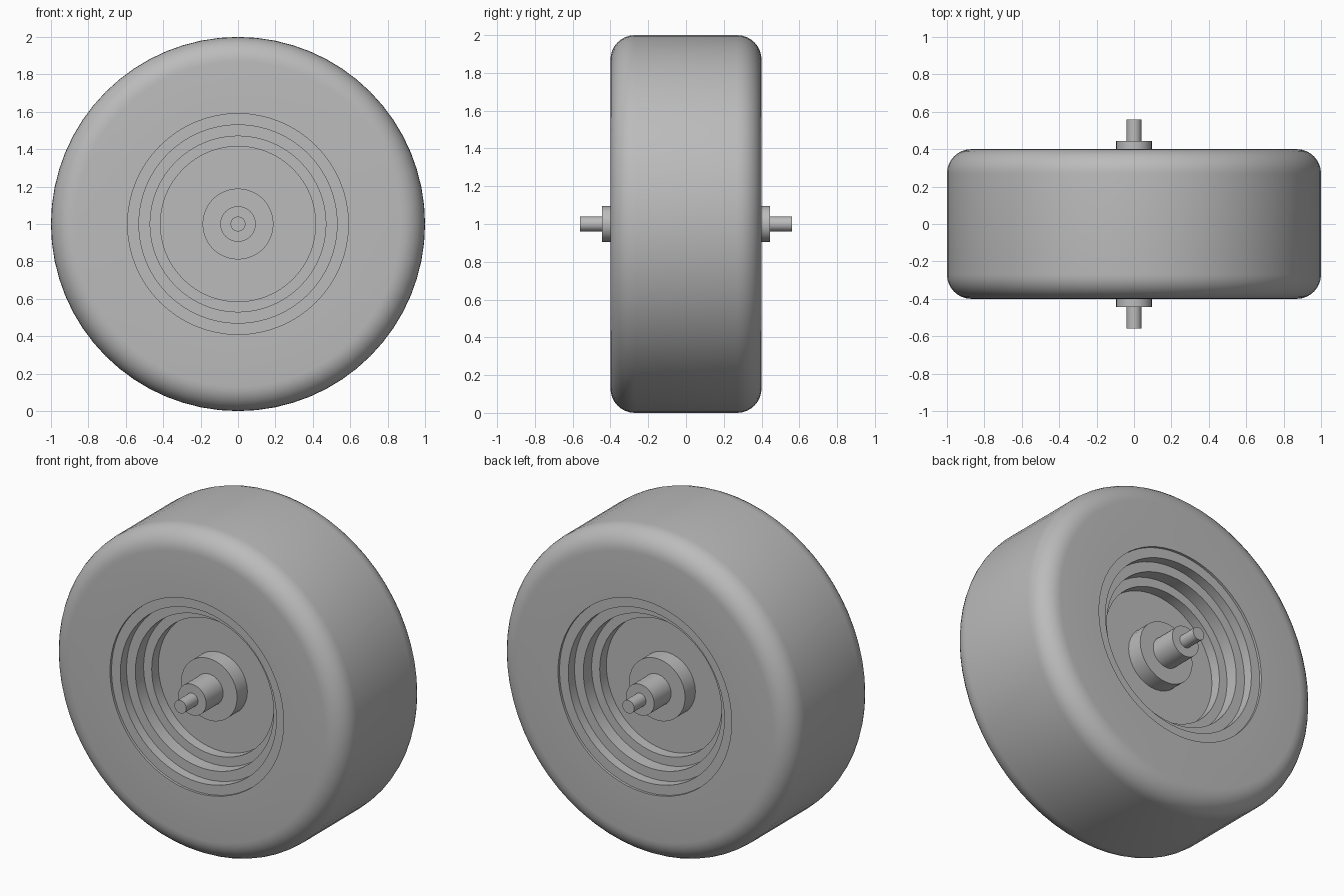
import bpy, bmesh
from math import pi, sin, cos, radians
from mathutils import Matrix, Vector

cube = bpy.data.objects.get("Cube")
if cube:
    bpy.data.objects.remove(cube)

grey = bpy.data.materials.new("plain grey")
grey.use_nodes = True
colour = (0.5, 0.5, 0.5, 1)
grey.diffuse_color = colour
grey.node_tree.nodes["Principled BSDF"].inputs["Base Color"].default_value = colour


def lathe(name, profile, sides):
    """Spin a (radius, y) profile around the wheel axis, which lies along y."""
    bm = bmesh.new()
    verts = [bm.verts.new((r, y, 0)) for r, y in profile]
    edges = [bm.edges.new(pair) for pair in zip(verts, verts[1:])]
    bmesh.ops.spin(bm, geom=verts + edges, cent=(0, 0, 0), axis=(0, 1, 0),
                   angle=2 * pi, steps=sides, use_merge=True)
    bmesh.ops.remove_doubles(bm, verts=bm.verts, dist=0.0005)
    bmesh.ops.recalc_face_normals(bm, faces=bm.faces)
    mesh = bpy.data.meshes.new(name)
    bm.to_mesh(mesh)
    bm.free()
    mesh.materials.append(grey)
    obj = bpy.data.objects.new(name, mesh)
    obj.location.z = 1
    bpy.context.collection.objects.link(obj)
    bpy.ops.object.select_all(action="DESELECT")
    obj.select_set(True)
    bpy.context.view_layer.objects.active = obj
    bpy.ops.object.shade_smooth_by_angle(angle=radians(30))
    return obj


def both_sides(half):
    """Continue a front half profile with its reflection on the back."""
    return half + [(r, -y) for r, y in reversed(half)]


# Tyre with rounded shoulders
bevel, width = 0.13, 0.4
shoulder = [(1 - bevel + bevel * sin(a), -width + bevel - bevel * cos(a))
            for a in (i * pi / 16 for i in range(9))]
bead = [(0.59, -0.38), (0.59, -width)]
lathe("tyre", both_sides(bead + shoulder), 64)

# Rim stepping down to the central disc on both sides
steps = [(0, -0.18), (0.415, -0.18), (0.415, -0.245), (0.47, -0.245),
         (0.47, -0.325), (0.53, -0.325), (0.53, -0.385), (0.59, -0.385)]
lathe("rim", both_sides(steps), 64)

# Hub, axle collar and axle pin
for name, radius, reach in (("hub", 0.19, 0.28), ("axle_collar", 0.095, 0.445),
                            ("axle_pin", 0.04, 0.56)):
    lathe(name, both_sides([(0, -reach), (radius, -reach)]), 32)
